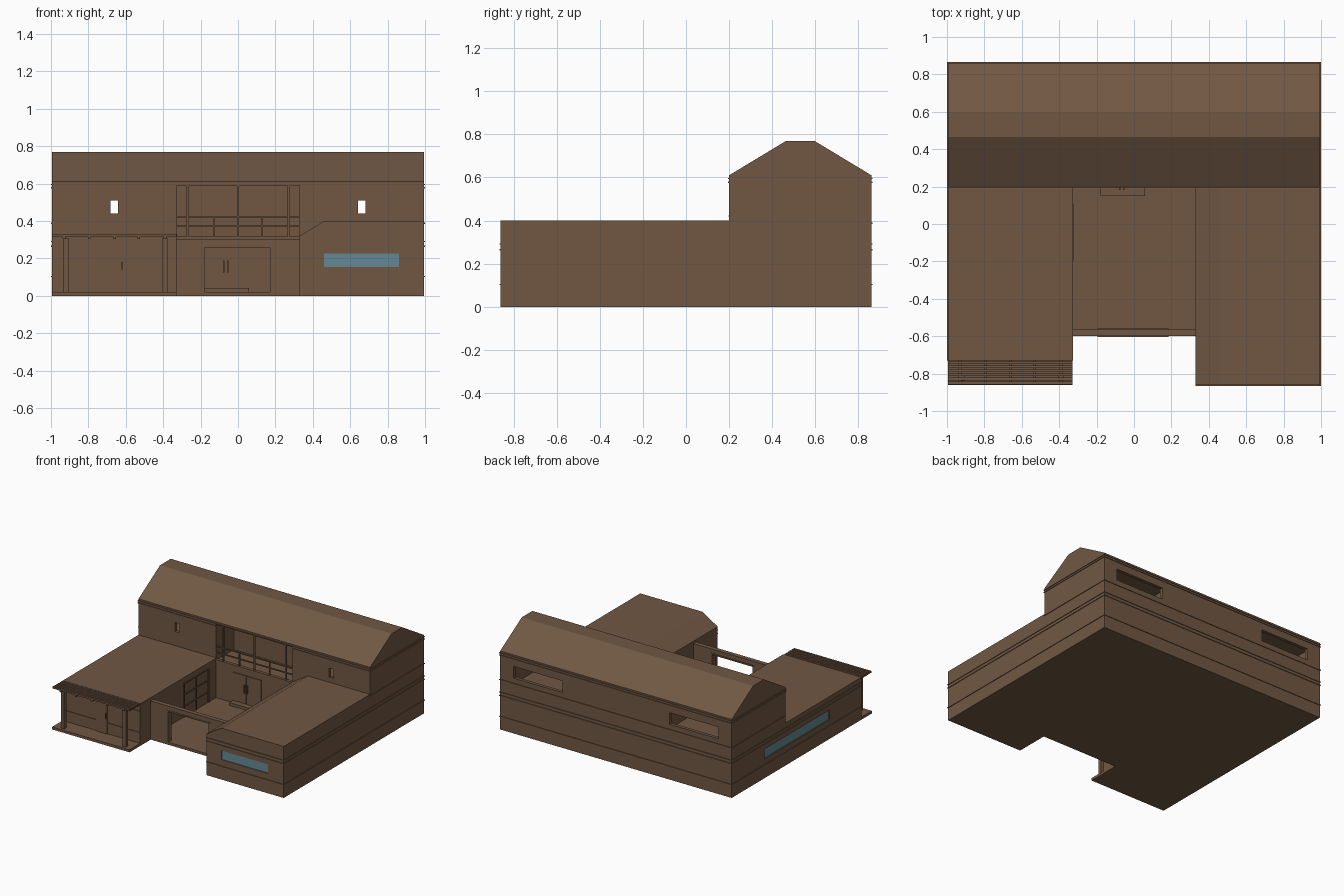
import bpy, bmesh

if "Cube" in bpy.data.objects:
    bpy.data.objects.remove(bpy.data.objects["Cube"])


def material(name, col):
    m = bpy.data.materials.new(name)
    m.diffuse_color = (*col, 1)
    m.use_nodes = True
    m.node_tree.nodes["Principled BSDF"].inputs["Base Color"].default_value = m.diffuse_color
    return m


WOOD = material("brown_wood", (0.165, 0.097, 0.057))
GLASS = material("blue_glass", (0.13, 0.25, 0.30))


def finish(name, bm, mat):
    bmesh.ops.recalc_face_normals(bm, faces=bm.faces)
    me = bpy.data.meshes.new(name)
    bm.to_mesh(me)
    bm.free()
    me.materials.append(mat)
    ob = bpy.data.objects.new(name, me)
    bpy.context.collection.objects.link(ob)
    return ob


def boxes(name, items, mat=WOOD):
    """One object from boxes given as (x0, x1, y0, y1, z0, z1)."""
    bm = bmesh.new()
    for x0, x1, y0, y1, z0, z1 in items:
        vs = bmesh.ops.create_cube(bm, size=1)["verts"]
        for v in vs:
            v.co.x = x1 if v.co.x > 0 else x0
            v.co.y = y1 if v.co.y > 0 else y0
            v.co.z = z1 if v.co.z > 0 else z0
    return finish(name, bm, mat)


def prism(name, pts, axis, a, b):
    """Extrude a profile along x (points y,z) or y (points x,z)."""
    bm = bmesh.new()
    co = (lambda p, t: (t, p[0], p[1])) if axis == "x" else (lambda p, t: (p[0], t, p[1]))
    f = bm.faces.new([bm.verts.new(co(p, a)) for p in pts])
    new = bmesh.ops.extrude_face_region(bm, geom=[f])["geom"]
    d = (b - a, 0, 0) if axis == "x" else (0, b - a, 0)
    bmesh.ops.translate(bm, verts=[g for g in new if isinstance(g, bmesh.types.BMVert)], vec=d)
    return finish(name, bm, WOOD)


def holed_wall(name, axis, u0, u1, t0, t1, z0, z1, holes, hz0, hz1):
    """Wall along an axis with openings that share one sill and one head height."""
    spans = [(u0, u1, z0, hz0), (u0, u1, hz1, z1)]
    left = u0
    for h0, h1 in holes:
        spans.append((left, h0, hz0, hz1))
        left = h1
    spans.append((left, u1, hz0, hz1))
    items = [(a, b, t0, t1, c, d) if axis == "x" else (t0, t1, a, b, c, d)
             for a, b, c, d in spans if b > a and d > c]
    return boxes(name, items)


X, Y, T = 0.995, 0.86, 0.025    # outer half sizes, wall thickness

# ground slab with the front notch
boxes("ground_slab", [(-X, -0.33, -Y, Y, 0, 0.02), (-0.33, 0.33, -0.6, Y, 0, 0.02),
                      (0.33, X, -Y, Y, 0, 0.02)])

# lower storey masses
boxes("rear_lower_storey", [(-X + T, X, 0.2, Y, 0.02, 0.31)])
boxes("left_wing", [(-X + T, -0.33, -0.73, 0.2, 0.02, 0.315)])
boxes("left_wing_roof", [(-X, -0.325, -0.73, 0.2, 0.315, 0.33)])
holed_wall("left_outer_wall", "y", -0.73, Y, -X, -X + T, 0.02, 0.315, [(-0.34, 0.46)], 0.15, 0.225)
boxes("left_window", [(-X + 0.008, -X + 0.014, -0.34, 0.46, 0.15, 0.225)], GLASS)

# right wing with chamfered inner roof edge
prism("right_wing", [(0.33, 0.02), (0.33, 0.32), (0.46, 0.4), (X, 0.4), (X, 0.02)], "y", -Y + T, 0.2)
prism("right_wing_front_cap", [(0.33, 0.225), (0.33, 0.32), (0.46, 0.4), (X, 0.4), (X, 0.225)],
      "y", -Y, -Y + T)
holed_wall("right_wing_front_wall", "x", 0.33, X, -Y, -Y + T, 0.02, 0.225, [(0.46, 0.86)], 0.155, 0.225)
boxes("front_window", [(0.46, 0.86, -Y + 0.005, -Y + 0.011, 0.155, 0.225)], GLASS)

# upper storey shell
holed_wall("upper_back_wall", "x", -X, X, Y - T, Y, 0.31, 0.59, [(-0.88, -0.46), (0.46, 0.88)], 0.43, 0.52)
for s, side in ((-1, "left"), (1, "right")):
    a, b = sorted((s * X, s * 0.33))
    c = s * 0.662
    holed_wall("upper_front_wall_" + side, "x", a, b, 0.2, 0.2 + T, 0.31, 0.59,
               [(c - 0.02, c + 0.02)], 0.44, 0.51)
    g0, g1 = sorted((s * X, s * (X - T)))
    p0, p1 = sorted((s * 0.33, s * (0.33 + T)))
    boxes("upper_side_walls_" + side, [(g0, g1, 0.2 + T, Y - T, 0.31, 0.59),
                                       (p0, p1, 0.2 + T, Y - T, 0.31, 0.59)])
boxes("balcony_back_wall", [(-0.33, 0.33, 0.42, 0.44, 0.31, 0.59)])

# main roof
prism("main_roof", [(0.2, 0.588), (0.2, 0.61), (0.465, 0.77), (0.595, 0.77), (Y, 0.61), (Y, 0.588)],
      "x", -X, X)

# balcony posts and railing
rail = [(x - 0.005, x + 0.005, 0.2, 0.21, 0.31, 0.588) for x in (-0.27, 0, 0.27)]
rail += [(x - 0.004, x + 0.004, 0.2, 0.208, 0.31, 0.42) for x in (-0.13, 0.13)]
rail += [(-0.33, 0.33, 0.198, 0.21, z, z + 0.006) for z in (0.37, 0.418)]
boxes("balcony_posts_and_rails", rail)
boxes("balcony_edge", [(-0.33, 0.33, 0.195, 0.22, 0.298, 0.318)])

# courtyard front wall with doorway, inner doors and a low step
holed_wall("courtyard_front_wall", "x", -0.33, 0.33, -0.6, -0.565, 0.02, 0.3, [(-0.18, 0.17)], 0.02, 0.26)
boxes("gate_frame", [(-0.195, -0.18, -0.603, -0.56, 0.02, 0.265), (0.17, 0.185, -0.603, -0.56, 0.02, 0.265),
                     (-0.195, 0.185, -0.603, -0.56, 0.258, 0.268)])
boxes("courtyard_doors", [(-0.18, -0.068, 0.194, 0.2, 0.03, 0.26), (-0.064, 0.06, 0.194, 0.2, 0.03, 0.26)])
boxes("door_handles", [(x, x + 0.007, 0.182, 0.194, 0.125, 0.19) for x in (-0.08, -0.059)])
boxes("door_step", [(-0.18, 0.06, 0.15, 0.2, 0.02, 0.042)])
boxes("courtyard_side_frames", [(-0.33, -0.324, y, y + 0.01, 0.02, 0.28) for y in (-0.2, -0.05, 0.1)]
      + [(-0.33, -0.324, -0.2, 0.11, z, z + 0.008) for z in (0.1, 0.19, 0.275)])

# porch: posts, slatted pergola, door
boxes("porch_posts", [(x - 0.014, x + 0.014, -0.84, -0.812, 0.02, 0.31) for x in (-0.92, -0.39)])
boxes("pergola_rafters", [(x - 0.007, x + 0.007, -0.855, -0.73, 0.305, 0.318)
                          for x in (-0.93, -0.795, -0.66, -0.53, -0.39)])
boxes("pergola_slats", [(-X, -0.33, -0.857 + i * 0.0215, -0.843 + i * 0.0215, 0.318, 0.331) for i in range(6)])
boxes("porch_door", [(-0.7, -0.61, -0.737, -0.73, 0.02, 0.26)])
boxes("porch_door_handle", [(-0.622, -0.616, -0.747, -0.737, 0.14, 0.18)])
boxes("porch_wall_battens", [(-X, -0.33, -0.735, -0.73, z, z + 0.006) for z in (0.1, 0.265)])

# thin horizontal cladding bands
P, H = 0.005, 0.006
bands = []
for z in (0.1, 0.262, 0.288, 0.385, 0.575, 0.592):
    bands.append((-X - P, X + P, Y, Y + P, z, z + H))
    up = z > 0.33
    bands.append((-X - P, -X, 0.2 if up else -0.73, Y, z, z + H))
    bands.append((X, X + P, 0.2 if z > 0.3 else -Y, Y, z, z + H))
for z in (0.1, 0.262, 0.288):
    bands.append((0.33, X + P, -Y - P, -Y, z, z + H))
for x0, x1 in ((-X - P, -0.33), (0.33, X + P)):
    bands.append((x0, x1, 0.2 - P, 0.2, 0.575, 0.575 + H))
bands.append((-X - P, X + P, 0.2 - P, 0.2, 0.592, 0.598))
boxes("cladding_bands", bands)
